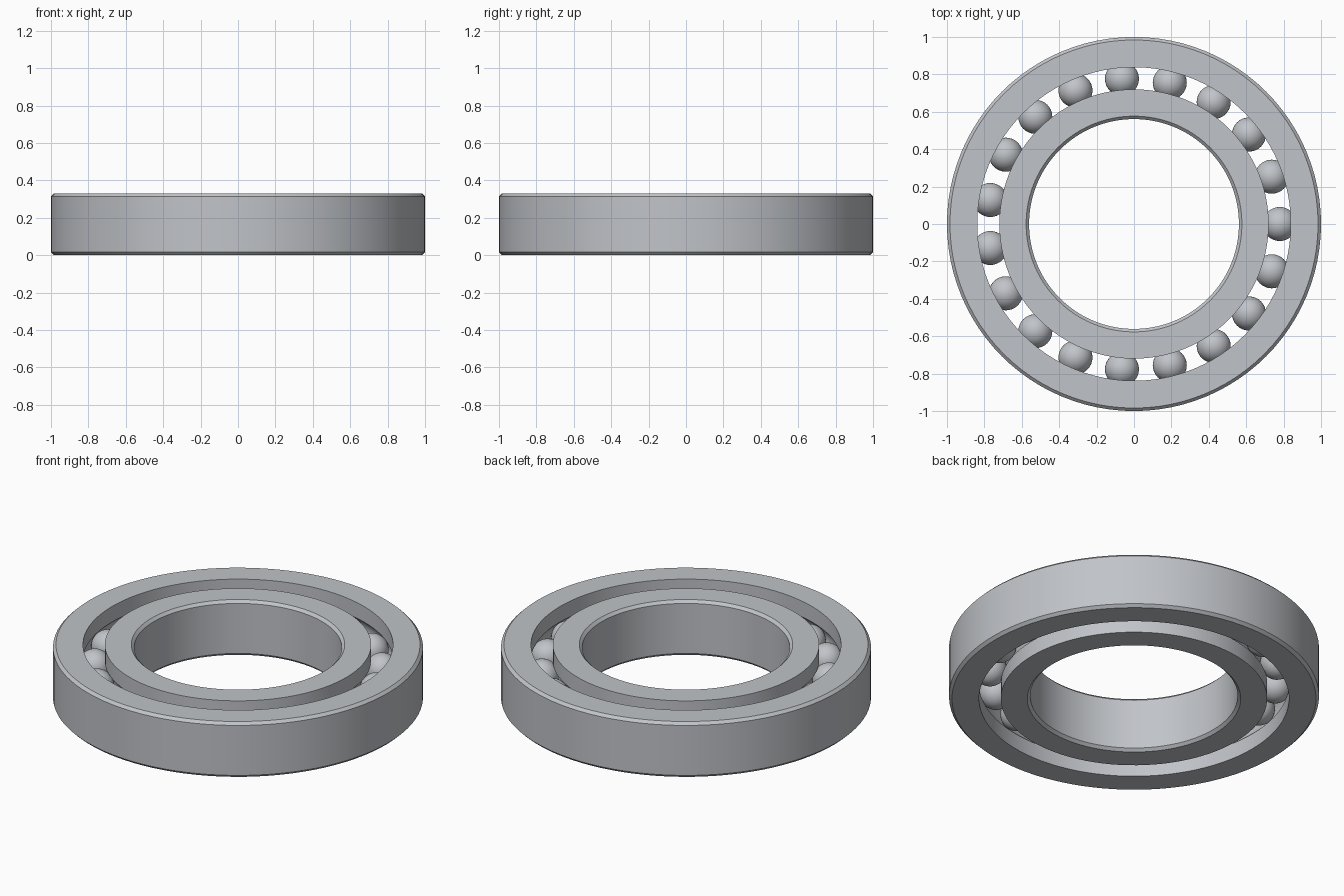
import bpy
import bmesh
import math

HEIGHT = 0.33
MID = HEIGHT / 2
SIDES = 96
CHAMFER = 0.016
PITCH = 0.779        # radius of the circle through the ball centres
BALL = 0.091
BALL_COUNT = 19

cube = bpy.data.objects.get("Cube")
if cube:
    bpy.data.objects.remove(cube, do_unlink=True)

steel = bpy.data.materials.new("steel grey")
steel.use_nodes = True
colour = (0.53, 0.55, 0.58, 1)
steel.diffuse_color = colour
steel.node_tree.nodes["Principled BSDF"].inputs["Base Color"].default_value = colour


def finish(name, bm, smooth_angle):
    bmesh.ops.recalc_face_normals(bm, faces=bm.faces)
    mesh = bpy.data.meshes.new(name)
    bm.to_mesh(mesh)
    bm.free()
    mesh.materials.append(steel)
    obj = bpy.data.objects.new(name, mesh)
    bpy.context.collection.objects.link(obj)
    bpy.ops.object.select_all(action="DESELECT")
    obj.select_set(True)
    bpy.context.view_layer.objects.active = obj
    bpy.ops.object.shade_smooth_by_angle(angle=math.radians(smooth_angle))
    return obj


def race_ring(name, plain, grooved):
    """Lathe a ring with a chamfered plain wall and a ball groove in the other."""
    inward = math.copysign(CHAMFER, grooved - plain)
    profile = [(grooved, 0), (plain + inward, 0), (plain, CHAMFER),
               (plain, HEIGHT - CHAMFER), (plain + inward, HEIGHT), (grooved, HEIGHT)]
    # Circular raceway that hugs the balls
    radius = BALL + 0.002
    side = math.copysign(1, grooved - PITCH)
    limit = math.acos(abs(grooved - PITCH) / radius)
    steps = 12
    for i in range(steps + 1):
        a = limit * (1 - 2 * i / steps)
        profile.append((PITCH + side * radius * math.cos(a), MID + radius * math.sin(a)))

    bm = bmesh.new()
    loops = []
    for s in range(SIDES):
        t = math.tau * s / SIDES
        loops.append([bm.verts.new((r * math.cos(t), r * math.sin(t), z)) for r, z in profile])
    n = len(profile)
    for s in range(SIDES):
        a, b = loops[s], loops[(s + 1) % SIDES]
        for k in range(n):
            m = (k + 1) % n
            bm.faces.new((a[k], b[k], b[m], a[m]))
    return finish(name, bm, 20)


race_ring("outer_ring", 1.0, 0.838)
race_ring("inner_ring", 0.561, 0.72)

# Balls spaced evenly around the raceway
bm = bmesh.new()
bmesh.ops.create_uvsphere(bm, u_segments=32, v_segments=20, radius=BALL)
first = finish("ball_1", bm, 40)
for i in range(BALL_COUNT):
    ball = first
    if i:
        ball = bpy.data.objects.new(f"ball_{i + 1}", first.data)
        bpy.context.collection.objects.link(ball)
    t = math.tau * i / BALL_COUNT
    ball.location = (PITCH * math.cos(t), PITCH * math.sin(t), MID)
